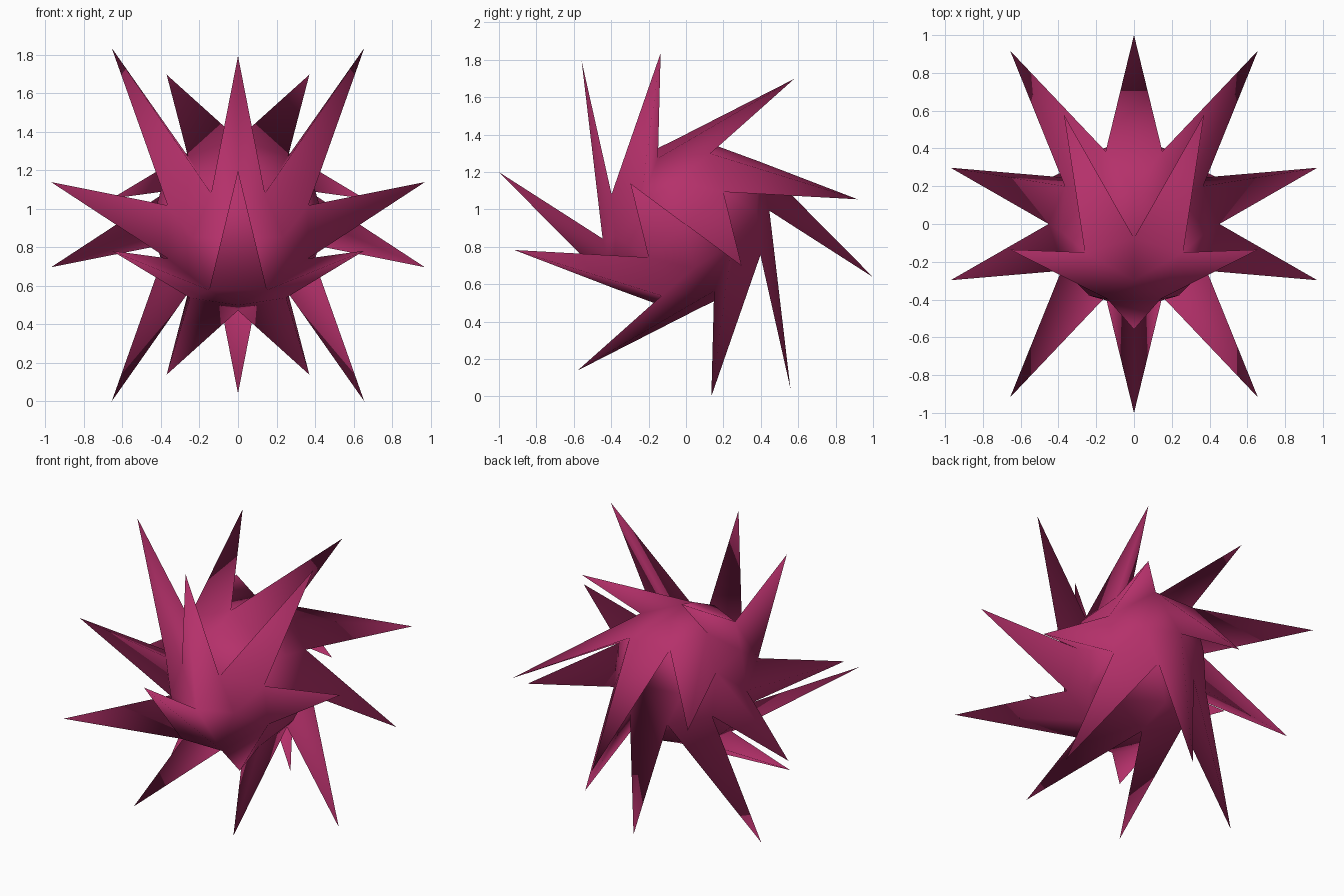
import bpy, bmesh, math
from mathutils import Vector, Matrix

if "Cube" in bpy.data.objects:
    bpy.data.objects.remove(bpy.data.objects["Cube"])

PHI = (1 + 5 ** 0.5) / 2
CORE_R = 0.452                     # radius of the core ball
CENTRE_Z = 0.918
TIP_ROT = math.radians(53.4)       # turn of the spike tips about x
BASE_ROT = math.radians(99.5)      # turn of the core about x


def turn(a):
    return Matrix.Rotation(a, 3, 'X')


# Core: icosahedron corners plus edge midpoints on a sphere
corners = []
for a in (-1, 1):
    for b in (-PHI, PHI):
        corners += [Vector((0, b, a)), Vector((b, a, 0)), Vector((a, 0, b))]
mids = [(p + q) / 2 for i, p in enumerate(corners) for q in corners[i + 1:]
        if (p - q).length < 2.1]

bm = bmesh.new()
corner_verts = {bm.verts.new(p.normalized() * CORE_R) for p in corners}
mid_verts = [bm.verts.new(p.normalized() * CORE_R) for p in mids]
bmesh.ops.convex_hull(bm, input=bm.verts[:])
bmesh.ops.recalc_face_normals(bm, faces=bm.faces[:])

# Spikes: the twenty central faces become straight pyramids with swung tips
spike_faces = [f for f in bm.faces if not any(v in corner_verts for v in f.verts)]
swing = turn(TIP_ROT - BASE_ROT)
for f in spike_faces:
    base = list(f.verts)
    d = f.calc_center_median().normalized()
    diagonal = min(abs(c) for c in d) > 0.3
    length = (0.656 if diagonal else 0.60) * 3 ** 0.5
    tip = bm.verts.new(swing @ (d * length))
    bm.faces.remove(f)
    for i in range(3):
        bm.faces.new((base[i], base[(i + 1) % 3], tip))

bmesh.ops.rotate(bm, verts=bm.verts[:], cent=(0, 0, 0), matrix=turn(BASE_ROT))

# Pull some spike roots outwards, alike on all four symmetric places
for x, y, z in ((0.15, 0.385, 0.34), (0.26, -0.15, 0.355), (0.25, 0.13, 0.38)):
    for sx in (-1, 1):
        for s in (-1, 1):
            p = Vector((sx * x, s * y, s * z))
            min(mid_verts, key=lambda v: (v.co - p).length).co = p

bmesh.ops.translate(bm, verts=bm.verts[:], vec=(0, 0, CENTRE_Z))
bmesh.ops.recalc_face_normals(bm, faces=bm.faces[:])
for f in bm.faces:
    f.smooth = True

mesh = bpy.data.meshes.new("spiked_star")
bm.to_mesh(mesh)
bm.free()
star = bpy.data.objects.new("spiked_star", mesh)
bpy.context.collection.objects.link(star)

# Single magenta colour
mat = bpy.data.materials.new("magenta")
mat.diffuse_color = (0.46, 0.03, 0.145, 1)
mat.use_nodes = True
mat.node_tree.nodes["Principled BSDF"].inputs["Base Color"].default_value = mat.diffuse_color
mesh.materials.append(mat)
